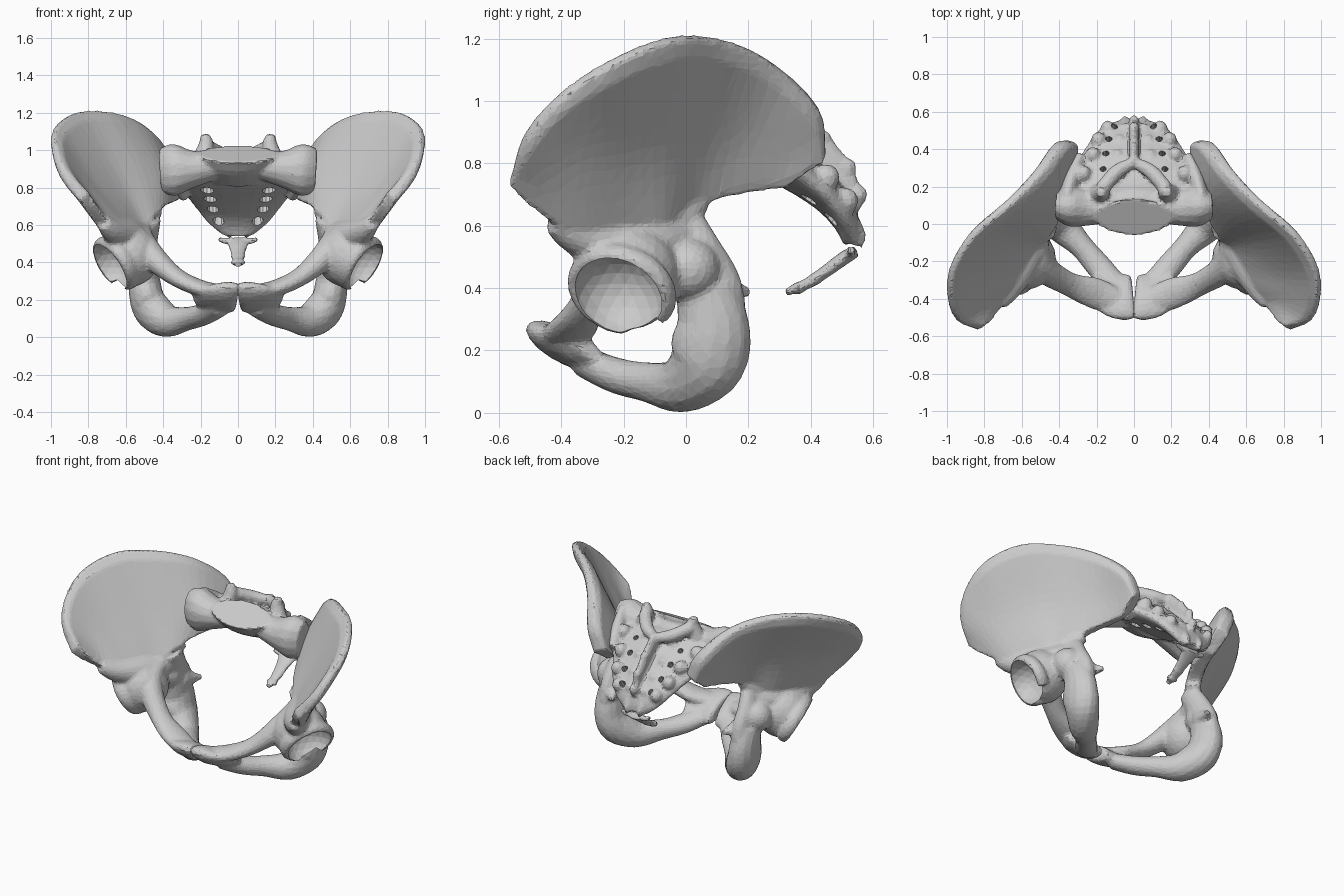
import bpy, bmesh, math
from mathutils import Vector, Matrix


def spline(pts, steps):
    """Catmull-Rom through tuples of any length (position + radii)."""
    p = [Vector(q) for q in pts]
    p = [2 * p[0] - p[1]] + p + [2 * p[-1] - p[-2]]
    out = []
    for i in range(1, len(p) - 2):
        a, b, c, d = p[i - 1:i + 3]
        for k in range(steps):
            t = k / steps
            out.append(0.5 * (2 * b + (c - a) * t + (2 * a - 5 * b + 4 * c - d) * t * t
                              + (3 * b - a - 3 * c + d) * t ** 3))
    return out + [p[-2]]


def loft(bm, rings):
    vs = [[bm.verts.new(v) for v in r] for r in rings]
    n = len(vs[0])
    for a, b in zip(vs, vs[1:]):
        for j in range(n):
            bm.faces.new((a[j], a[(j + 1) % n], b[(j + 1) % n], b[j]))
    for cap in (vs[0][::-1], vs[-1]):
        mid = bm.verts.new(sum((v.co for v in cap), Vector()) / n)
        for j in range(n):
            bm.faces.new((cap[j], cap[(j + 1) % n], mid))


def tube(bm, pts, ref=(1, 0, 0), steps=4, sides=14):
    """Elliptical tube; pts are (x, y, z, radius along ref, other radius)."""
    pts = [q if len(q) == 5 else (*q, q[3]) for q in pts]
    s = spline(pts, steps)
    pos = [Vector(q[:3]) for q in s]
    rings = []
    for i, q in enumerate(s):
        t = (pos[min(i + 1, len(pos) - 1)] - pos[max(i - 1, 0)]).normalized()
        r = Vector(ref)
        a = (r - r.dot(t) * t).normalized()
        b = t.cross(a)
        rings.append([pos[i] + a * q[3] * math.cos(w) + b * q[4] * math.sin(w)
                      for w in (math.tau * k / sides for k in range(sides))])
    loft(bm, rings)


def ball(bm, c, r, scale=(1, 1, 1)):
    m = Matrix.Translation(c) @ Matrix.Diagonal((*scale, 1))
    bmesh.ops.create_icosphere(bm, subdivisions=3, radius=r, matrix=m)


def make(bm, name):
    bmesh.ops.recalc_face_normals(bm, faces=bm.faces[:])
    me = bpy.data.meshes.new(name)
    bm.to_mesh(me)
    bm.free()
    ob = bpy.data.objects.new(name, me)
    bpy.context.collection.objects.link(ob)
    return ob


def fuse(ob, voxel, ratio, cutter=None, mirror=False, smooth=4):
    """Merge the overlapping shells into one bone, carve it, then facet it."""
    m = ob.modifiers.new("fuse", 'REMESH')
    m.mode, m.voxel_size = 'VOXEL', voxel
    m = ob.modifiers.new("soften", 'SMOOTH')
    m.factor, m.iterations = 0.5, smooth
    if cutter:
        m = ob.modifiers.new("carve", 'BOOLEAN')
        m.operation, m.object = 'DIFFERENCE', cutter
        cutter.hide_render = True
        cutter.hide_set(True)
    m = ob.modifiers.new("facets", 'DECIMATE')
    m.ratio = ratio
    if mirror:
        m = ob.modifiers.new("mirror", 'MIRROR')
        m.use_mirror_merge = False


# ---- hip bone (right half, mirrored) ----
bm = bmesh.new()
# iliac blade: crest, middle and base lines, each point with half thickness
crest = [(.82, -.56, .755, .035), (.935, -.52, .88, .035), (.985, -.41, 1.01, .034),
         (.975, -.24, 1.125, .036), (.86, -.05, 1.20, .038), (.675, .11, 1.195, .04),
         (.52, .27, 1.125, .045), (.405, .425, .975, .05), (.335, .445, .83, .045)]
middle = [(.79, -.525, .70, .035), (.82, -.44, .75, .032), (.835, -.36, .82, .03),
          (.78, -.24, .84, .026), (.67, -.08, .87, .026), (.53, .05, .88, .038),
          (.435, .17, .88, .05), (.37, .30, .84, .05), (.335, .38, .78, .045)]
base = [(.735, -.44, .62, .03), (.71, -.39, .60, .04), (.67, -.32, .59, .05),
        (.61, -.22, .58, .05), (.54, -.10, .58, .05), (.47, -.03, .63, .045),
        (.42, .07, .69, .045), (.37, .19, .715, .04), (.335, .31, .73, .035)]
rows = [spline(q, 6) for q in zip(*(spline(c, 4) for c in (crest, middle, base)))]
rings = []
for i, row in enumerate(rows):
    up, dn = [], []
    for j, q in enumerate(row):
        du = rows[min(i + 1, len(rows) - 1)][j] - rows[max(i - 1, 0)][j]
        dv = row[min(j + 1, len(row) - 1)] - row[max(j - 1, 0)]
        n = Vector(du[:3]).cross(Vector(dv[:3])).normalized() * q[3] * (.5 if j == 0 else 1)
        up.append(Vector(q[:3]) + n)
        dn.append(Vector(q[:3]) - n)
    rings.append(up + dn[::-1])
loft(bm, rings)
# thick bar over the socket, from front lower spine to the notch
tube(bm, [(.72, -.425, .615, .04), (.67, -.35, .57, .065), (.60, -.22, .54, .09),
          (.535, -.09, .54, .085), (.48, .0, .58, .05)], (0, 0, 1))
# pelvic brim and upper pubic ramus
tube(bm, [(.44, .04, .68, .045), (.51, -.06, .59, .05), (.495, -.22, .475, .075),
          (.35, -.32, .335, .052, .065), (.21, -.37, .265, .045, .085),
          (.08, -.42, .235, .045, .07)], (0, 0, 1))
# flat pubic body beside the midline
tube(bm, [(.004, -.395, .218, .12, .04), (.04, -.395, .218, .135, .055),
          (.11, -.375, .205, .135, .05), (.175, -.345, .20, .11, .042),
          (.225, -.32, .215, .06, .03)], (0, .87, -.48), 3, 18)
# column behind the socket, ischium and lower ramus
tube(bm, [(.46, -.03, .64, .05, .07), (.49, .03, .51, .06, .09), (.49, .075, .39, .065, .11),
          (.50, .085, .24, .08, .11)])
ball(bm, (.53, .01, .46), .1)
tube(bm, [(.51, .06, .40, .07, .09), (.50, .085, .30, .085, .115), (.49, .08, .22, .092, .13),
          (.46, .06, .15, .1, .12), (.38, -.02, .088, .09, .09), (.28, -.12, .098, .065, .065),
          (.19, -.225, .12, .07, .058), (.10, -.33, .165, .07, .05)])
# ischial spine
tube(bm, [(.47, .08, .41, .06), (.44, .15, .395, .035), (.41, .205, .385, .014)])
# socket body and open rim
axis = Vector((.75, -.33, -.5)).normalized()
hub = Vector((.655, -.205, .395))
ball(bm, (.585, -.185, .435), .168)
u = axis.cross((0, 1, 0)).normalized()
v = axis.cross(u)
low = (Vector((0, .35, -1)) - axis * axis.dot((0, .35, -1))).normalized()
start = math.atan2(low.dot(v), low.dot(u))
arc = [hub + .138 * u * math.cos(w) + .158 * v * math.sin(w)
       for w in (start + .45 + k * (math.tau - .9) / 14 for k in range(15))]
tube(bm, [(*p, .04, .026) for p in arc], axis, 2, 10)
hip = make(bm, "hip_bones")
bm = bmesh.new()
ball(bm, hub + axis * .04, .142, (1, 1.06, 1))
fuse(hip, .0125, .15, make(bm, "socket_cutter"), True)

# ---- sacrum ----
bm = bmesh.new()
# main wedge and the top vertebral body
tube(bm, [(0, .11, .90, .34, .06), (0, .2, .87, .375, .085), (0, .3, .815, .325, .08),
          (0, .39, .75, .27, .065), (0, .465, .685, .22, .055), (0, .515, .61, .16, .042),
          (0, .535, .545, .08, .03)], sides=24)
tube(bm, [(0, .035, .98, .215, .11), (0, .065, .93, .185, .09), (0, .16, .87, .19, .08)], sides=24)
for s in (-1, 1):
    # wing, its rear edge, joint process, arch
    tube(bm, [(s * .1, .09, .92, .07, .08), (s * .24, .09, .90, .10, .1),
              (s * .34, .095, .895, .14, .11), (s * .415, .10, .89, .12, .075)], (0, 0, 1))
    tube(bm, [(s * .36, .12, .90, .05, .13), (s * .33, .23, .86, .05, .1),
              (s * .285, .34, .79, .04, .08)])
    tube(bm, [(s * .19, .16, .95, .055), (s * .17, .17, 1.03, .042), (s * .18, .17, 1.085, .025)])
    tube(bm, [(s * .17, .19, 1.02, .04), (s * .09, .28, .98, .04), (0, .33, .96, .03)], (0, 0, 1))
    # low bumps down the back, lower horn
    for x, y, z in ((.27, .27, .91), (.22, .37, .835), (.19, .45, .755), (.14, .51, .68)):
        ball(bm, (s * x, y, z), .04, (1, 1.1, 1.1))
        ball(bm, (s * x * .4, y - .005, z), .034)
    tube(bm, [(s * .05, .53, .62, .025), (s * .05, .56, .57, .018), (s * .045, .555, .53, .012)])
# spine ridge along the back
tube(bm, [(0, .32, .95, .026, .06), (0, .43, .85, .026, .05), (0, .51, .75, .024, .04),
          (0, .54, .65, .022, .028)])
for y, z in ((.34, .965), (.435, .875), (.515, .785), (.55, .70)):
    ball(bm, (0, y, z), .034, (.8, 1, 1))
sacrum = make(bm, "sacrum")
# paired nerve holes
bm = bmesh.new()
tilt = Vector((0, .6, .8)).to_track_quat('Z', 'Y').to_matrix().to_4x4()
for x, y, z in ((.165, .25, .845), (.15, .34, .79), (.135, .42, .72), (.105, .485, .65)):
    for s in (-1, 1):
        bmesh.ops.create_cone(bm, cap_ends=True, segments=10, radius1=.042, radius2=.010,
                              depth=.26, matrix=Matrix.Translation((s * x, y, z)) @ tilt)
fuse(sacrum, .0115, .22, make(bm, "nerve_hole_cutter"), smooth=5)

# ---- coccyx ----
bm = bmesh.new()
tube(bm, [(0, .545, .52, .06, .02), (0, .505, .495, .055, .022), (0, .45, .455, .04, .02),
          (0, .39, .415, .032, .018), (0, .32, .386, .018, .012)])
for s in (-1, 1):
    tube(bm, [(s * .03, .53, .515, .02), (s * .07, .53, .515, .016), (s * .105, .53, .525, .012)],
         (0, 0, 1))
for y, z in ((.475, .475), (.415, .43), (.36, .40)):
    ball(bm, (0, y, z), .026, (1.5, .8, .8))
fuse(make(bm, "coccyx"), .009, .4, smooth=2)
